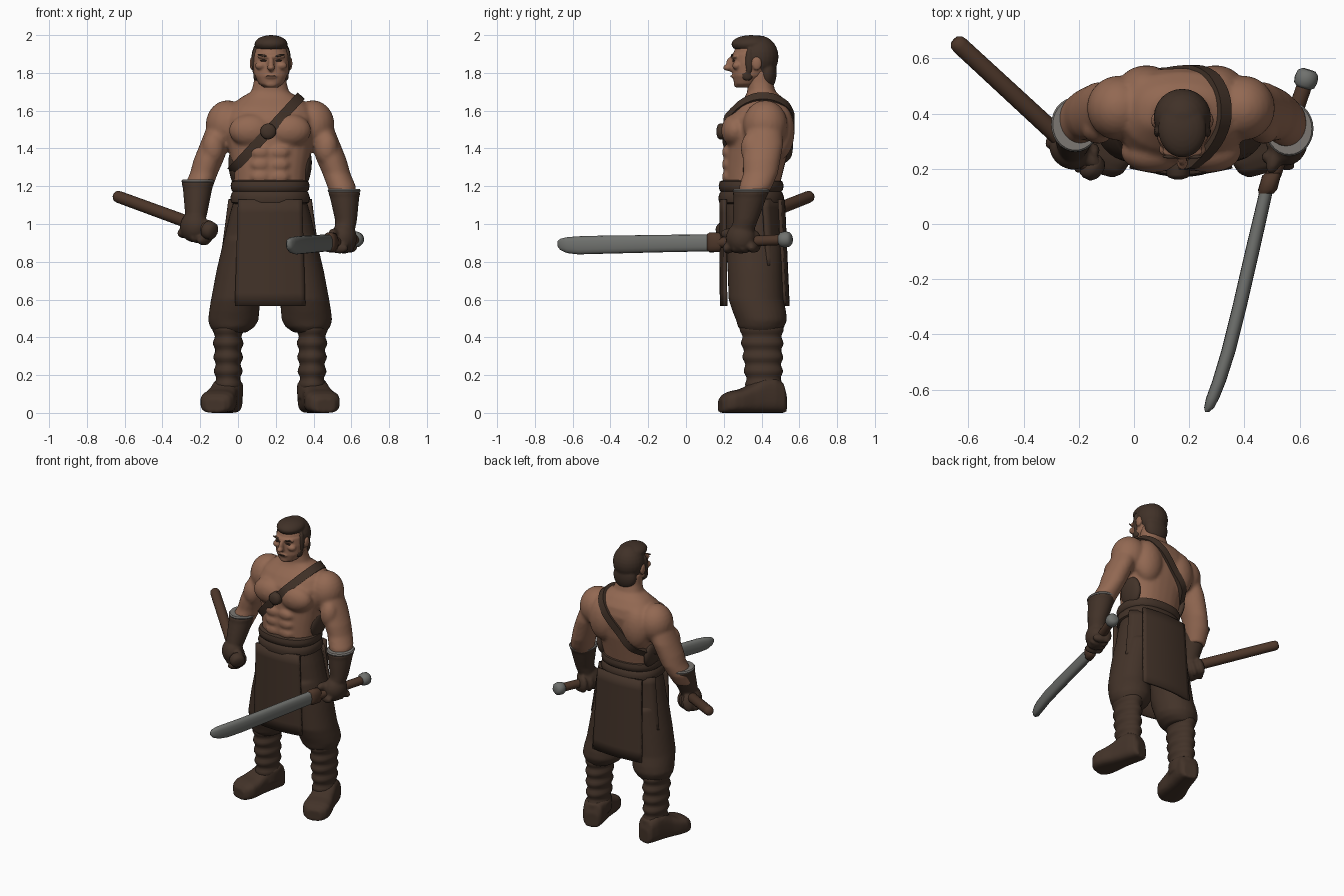
import bpy, bmesh, math
from mathutils import Vector, Matrix
from mathutils.bvhtree import BVHTree

if "Cube" in bpy.data.objects:
    bpy.data.objects.remove(bpy.data.objects["Cube"])

CX = 0.17  # body centre line
FWD = Matrix.Rotation(math.pi / 2, 4, 'X')  # local z -> -y, local y -> z


def mat(name, c):
    m = bpy.data.materials.new(name)
    m.diffuse_color = (*c, 1)
    m.use_nodes = True
    m.node_tree.nodes["Principled BSDF"].inputs["Base Color"].default_value = m.diffuse_color
    return m


SKIN = mat("skin", (0.29, 0.14, 0.085))
LEATHER = mat("dark_leather", (0.056, 0.033, 0.022))
HAIR = mat("dark_hair", (0.052, 0.031, 0.021))
WOOD = mat("wood", (0.075, 0.038, 0.023))
STEEL = mat("steel", (0.16, 0.165, 0.155))
TRIM = mat("grey_trim", (0.20, 0.185, 0.17))


def loft(bm, rings, M=Matrix(), n=28, p=1.0):
    """Skin elliptical rings (cx, cy, cz, rx, ry); p < 1 makes them boxier."""
    def s(v):
        return math.copysign(abs(v) ** p, v)
    loops = []
    for cx, cy, cz, rx, ry in rings:
        loops.append([bm.verts.new(M @ Vector((
            cx + rx * s(math.cos(2 * math.pi * i / n)),
            cy + ry * s(math.sin(2 * math.pi * i / n)), cz))) for i in range(n)])
    for a, b in zip(loops, loops[1:]):
        for i in range(n):
            j = (i + 1) % n
            bm.faces.new((a[i], a[j], b[j], b[i]))
    bm.faces.new(loops[0][::-1])
    bm.faces.new(loops[-1])


def blob(bm, c, r, rot=Matrix()):
    M = Matrix.Translation(c) @ rot @ Matrix.Diagonal((*r, 1))
    bmesh.ops.create_uvsphere(bm, u_segments=24, v_segments=14, radius=1, matrix=M)


def rod(bm, a, b, r0, r1):
    """Round-ended rod from a to b."""
    a, b = Vector(a), Vector(b)
    L = (b - a).length
    M = Matrix.Translation(a) @ (b - a).to_track_quat('Z', 'Y').to_matrix().to_4x4()
    loft(bm, [(0, 0, z, r, r) for z, r in ((0, r0 * .6), (.012, r0 * .92), (.03, r0),
         (L - .03, r1), (L - .012, r1 * .92), (L, r1 * .6))], M, 20)


def finish(name, bm, material, voxel=0, smooth=3, thick=0):
    bmesh.ops.recalc_face_normals(bm, faces=bm.faces)
    me = bpy.data.meshes.new(name)
    bm.to_mesh(me)
    bm.free()
    me.materials.append(material)
    me.shade_smooth()
    ob = bpy.data.objects.new(name, me)
    bpy.context.collection.objects.link(ob)
    if voxel:  # fuse overlapping volumes into one smooth form
        m = ob.modifiers.new("fuse", 'REMESH')
        m.mode, m.voxel_size, m.use_smooth_shade = 'VOXEL', voxel, True
        m = ob.modifiers.new("soften", 'SMOOTH')
        m.factor, m.iterations = 0.5, smooth
    else:
        me.set_sharp_from_angle(angle=math.radians(50))
    if thick:
        m = ob.modifiers.new("thickness", 'SOLIDIFY')
        m.thickness, m.offset = thick, 0
    return ob


def span(z, hx, y0, y1):  # ring from half width and front/back limits
    return (CX, (y0 + y1) / 2, z, hx, (y1 - y0) / 2)


# --- torso, neck and arms ---
bm = bmesh.new()
loft(bm, [span(*r) for r in (
    (1.14, .185, .21, .49), (1.22, .19, .205, .50), (1.30, .20, .205, .52), (1.40, .22, .21, .545),
    (1.48, .24, .215, .555), (1.56, .24, .225, .565), (1.62, .215, .265, .55), (1.67, .155, .31, .51),
    (1.70, .10, .325, .475), (1.75, .087, .325, .46), (1.82, .083, .31, .46))], p=.85)
for s in (-1, 1):
    blob(bm, (CX + s * .1, .262, 1.495), (.118, .076, .088))            # chest
    blob(bm, (CX + s * .125, .49, 1.49), (.105, .085, .15))             # upper back
    for z in (1.25, 1.315, 1.38):
        blob(bm, (CX + s * .05, .22, z), (.052, .03, .036))             # stomach
tree = BVHTree.FromBMesh(bm)
for s in (-1, 1):
    blob(bm, (CX + s * .225, .42, 1.525), (.116, .118, .13))            # shoulder
    loft(bm, [(CX + s * x, y, z, rx, ry) for x, y, z, rx, ry in (
        (.24, .42, 1.55, .08, .09), (.295, .41, 1.42, .078, .105), (.325, .40, 1.34, .08, .10),
        (.35, .395, 1.27, .074, .092), (.378, .37, 1.20, .076, .088), (.392, .345, 1.12, .06, .065))])
    blob(bm, (CX + s * .30, .35, 1.40), (.06, .06, .09))                # biceps
finish("upper_body", bm, SKIN, .011, 4)

# --- dark side patches under the arms ---
bm = bmesh.new()
for s in (-1, 1):
    blob(bm, (CX + s * .185, .39, 1.29), (.033, .09, .10), Matrix.Rotation(s * .15, 4, 'Y'))
finish("side_patches", bm, LEATHER)

# --- head ---
HX = .175
bm = bmesh.new()
blob(bm, (HX, .362, 1.87), (.097, .117, .12))
loft(bm, [(HX, (a + b) / 2, z, rx, (b - a) / 2) for z, rx, a, b in (
    (1.722, .036, .272, .36), (1.742, .064, .255, .38), (1.785, .09, .247, .42),
    (1.85, .097, .247, .45), (1.90, .092, .25, .45))], p=.9)
blob(bm, (HX, .262, 1.887), (.075, .025, .017))
blob(bm, (HX, .238, 1.845), (.017, .026, .04))
blob(bm, (HX, .222, 1.828), (.020, .026, .017))
blob(bm, (HX, .252, 1.782), (.034, .013, .012))
blob(bm, (HX, .272, 1.742), (.035, .02, .02))
for s in (-1, 1):
    blob(bm, (HX + s * .10, .375, 1.85), (.013, .026, .036))
    blob(bm, (HX + s * .055, .27, 1.838), (.03, .025, .022))
finish("head", bm, SKIN, .006, 2)

# --- hair, sideburns, brows, eyes, mouth ---
bm = bmesh.new()
blob(bm, (HX, .387, 1.885), (.104, .103, .113))
blob(bm, (HX, .345, 1.952), (.088, .105, .048))
blob(bm, (HX, .43, 1.80), (.085, .05, .09))
for s in (-1, 1):
    blob(bm, (HX + s * .088, .335, 1.86), (.016, .022, .07))
    blob(bm, (HX + s * .080, .325, 1.785), (.014, .03, .028))
finish("hair", bm, HAIR, .007, 2)
bm = bmesh.new()
for s in (-1, 1):
    blob(bm, (HX + s * .042, .244, 1.892), (.03, .007, .006), Matrix.Rotation(-s * .2, 4, 'Y'))
    blob(bm, (HX + s * .040, .252, 1.865), (.018, .007, .005))
blob(bm, (HX, .239, 1.783), (.028, .005, .003))
finish("facial_features", bm, HAIR)

# --- chest strap: planar loop cast onto the torso ---
bm = bmesh.new()
c, u, Y = Vector((.16, .38, 1.49)), Vector((.36, 0, .39)).normalized(), Vector((0, 1, 0))
w = u.cross(Y) * .026
N, radii, dirs = 64, [], []
for i in range(N):
    d = u * math.cos(2 * math.pi * i / N) + Y * math.sin(2 * math.pi * i / N)
    hit = tree.ray_cast(c + d * 1.5, -d)[0]
    dirs.append(d)
    radii.append((hit - c).length if hit else .25)
for _ in range(2):
    radii = [max(radii[i], (radii[i - 1] + radii[(i + 1) % N]) / 2) for i in range(N)]
loops = [[bm.verts.new(c + d * (r + o) + w * k) for o, k in ((-.02, -1), (.014, -1), (.014, 1), (-.02, 1))]
         for d, r in zip(dirs, radii)]
for i in range(N):
    a, b = loops[i], loops[(i + 1) % N]
    for k in range(4):
        bm.faces.new((a[k], a[(k + 1) % 4], b[(k + 1) % 4], b[k]))
finish("chest_strap", bm, LEATHER)
bm = bmesh.new()
loft(bm, [(.16, 1.49, z, r, r) for z, r in ((-.22, .042), (-.178, .042), (-.168, .034), (-.162, .015))], FWD)
finish("strap_buckle", bm, LEATHER)

# --- belt ---
bm = bmesh.new()
loft(bm, [span(z, .195 + o, .187 - o, .503 + o) for z, o in (
    (1.105, -.005), (1.115, .012), (1.14, .016), (1.165, .008), (1.172, .002), (1.18, .01),
    (1.205, .014), (1.225, .008), (1.232, -.01))], n=40, p=.85)
finish("belt", bm, LEATHER)

# --- trousers ---
bm = bmesh.new()
loft(bm, [span(*r) for r in ((1.15, .185, .205, .49), (1.05, .215, .20, .505), (.92, .245, .205, .51),
                             (.80, .25, .22, .505), (.74, .20, .26, .47))], p=.85)
for s in (-1, 1):
    loft(bm, [(CX + s * o, (a + b) / 2, z, r, (b - a) / 2) for z, o, r, a, b in (
        (.92, .125, .12, .21, .51), (.75, .16, .125, .22, .51), (.60, .182, .131, .225, .515),
        (.54, .190, .133, .245, .53), (.49, .195, .134, .265, .535), (.455, .20, .118, .275, .52),
        (.425, .21, .085, .30, .50))])
finish("trousers", bm, LEATHER, .012, 3)

# --- shin wraps and boots ---
for side, s in (("left", -1), ("right", 1)):
    bm = bmesh.new()
    rings = []
    for i in range(29):
        z = .46 - i * .0135
        o = .006 * math.sin(i * 1.15)
        rings.append((CX + s * .222, .40 + .015 * (.46 - z) / .38, z, .078 - .012 * (.46 - z) / .38 + o,
                      .112 - .022 * (.46 - z) / .38 + o))
    loft(bm, rings)
    finish(side + "_shin_wrap", bm, LEATHER)
    bm = bmesh.new()
    M = Matrix.Translation((CX + s * .228, .43, 0)) @ Matrix.Rotation(s * .26, 4, 'Z') @ FWD
    loft(bm, [(0, h / 2, f, rx, h / 2) for f, rx, h in (
        (-.098, .045, .10), (-.08, .065, .16), (-.03, .074, .19), (.03, .076, .185), (.09, .08, .15),
        (.15, .09, .125), (.20, .093, .115), (.235, .08, .10), (.258, .05, .075))], M, 28, .62)
    loft(bm, [(CX + s * .222, .42, z, r, r * 1.25) for z, r in ((.08, .078), (.13, .08), (.155, .078), (.165, .07))])
    finish(side + "_boot", bm, LEATHER, .009, 2)


# --- hanging cloth panels ---
def sheet(name, z0, z1, w0, w1, y0, y1, bow, nx=14, nz=8):
    bm = bmesh.new()
    g = []
    for j in range(nz + 1):
        k = j / nz
        g.append([bm.verts.new((CX + t * (w0 + (w1 - w0) * k), y0 + (y1 - y0) * k + bow * t * t, z0 + (z1 - z0) * k))
                  for t in (2 * i / nx - 1 for i in range(nx + 1))])
    for j in range(nz):
        for i in range(nx):
            bm.faces.new((g[j][i], g[j][i + 1], g[j + 1][i + 1], g[j + 1][i]))
    return finish(name, bm, LEATHER, thick=.018)


sheet("front_apron", 1.13, .565, .168, .185, .185, .188, .022)
sheet("back_apron", 1.13, .565, .17, .19, .515, .54, -.02)
sheet("back_side_flaps", 1.13, .78, .215, .262, .508, .53, -.10)

# --- gauntlets: cuff top, wrist and fist for each arm, gripping along the held item ---
for side, s, cuff, wrist, hand, grip in (
        ("left", -1, (-.212, .36, 1.225), (-.222, .29, 1.05), (-.232, .27, .985), (.73, -.63, -.26)),
        ("right", 1, (.562, .345, 1.175), (.572, .315, 1.02), (.56, .29, .925), (-.34, -.94, -.02))):
    cuff, wrist, hand, grip = Vector(cuff), Vector(wrist), Vector(hand), Vector(grip).normalized()
    bm = bmesh.new()
    ring = []
    for k, rx, ry in ((0, .083, .094), (.06, .086, .096), (.2, .078, .088), (.6, .068, .078), (1, .058, .066)):
        p = cuff.lerp(wrist, k)
        ring.append((p.x, p.y, p.z, rx, ry))
    loft(bm, ring + [(hand.x, hand.y, hand.z, .05, .055)])
    rot = grip.to_track_quat('Y', 'Z').to_matrix().to_4x4()
    blob(bm, hand, (.068, .08, .082), rot)
    for i in range(4):  # curled fingers
        q = hand + grip * (.05 * i - .075) * .95
        blob(bm, q + rot.to_3x3() @ Vector((s * .038, 0, -.02)), (.04, .026, .058), rot)
        blob(bm, q + Vector((0, 0, -.052)), (.05, .025, .028), rot)
    blob(bm, hand + grip * .065 + Vector((-s * .03, 0, .025)), (.026, .05, .028), rot)  # thumb
    finish(side + "_gauntlet", bm, LEATHER, .009, 2)
    bm = bmesh.new()
    loft(bm, [(cuff.x, cuff.y, cuff.z + z, .084 + o, .095 + o) for z, o in ((-.006, 0), (.002, .004), (.01, -.002))])
    finish(side + "_cuff_trim", bm, TRIM)

# --- club ---
bm = bmesh.new()
rod(bm, (-.65, .665, 1.15), (-.135, .19, .962), .032, .034)
finish("club", bm, WOOD)
bm = bmesh.new()
rod(bm, (-.175, .225, .975), (-.125, .185, .957), .05, .048)
finish("club_knob", bm, LEATHER)

# --- sword: blade (swept along -y), guard, grip, pommel ---
bm = bmesh.new()
loft(bm, [(x, z, -y, t, h) for y, x, z, t, h in (
    (.16, .488, .90, .024, .044), (-.10, .428, .897, .026, .046), (-.30, .382, .893, .026, .047),
    (-.46, .342, .89, .026, .048), (-.57, .308, .887, .025, .048), (-.63, .285, .888, .024, .042),
    (-.665, .272, .892, .018, .03), (-.68, .265, .895, .008, .014))], FWD, 16, .8)
finish("sword_blade", bm, STEEL)
bm = bmesh.new()
loft(bm, [(x, .903, -y, r * .65, r) for y, x, r in (
    (.185, .502, .04), (.175, .498, .052), (.125, .484, .053), (.11, .478, .042))], FWD, 20, .8)
rod(bm, (.495, .15, .90), (.622, .515, .917), .028, .028)
finish("sword_grip", bm, WOOD)
bm = bmesh.new()
rod(bm, (.613, .492, .916), (.634, .558, .92), .042, .042)
finish("sword_pommel", bm, STEEL)
